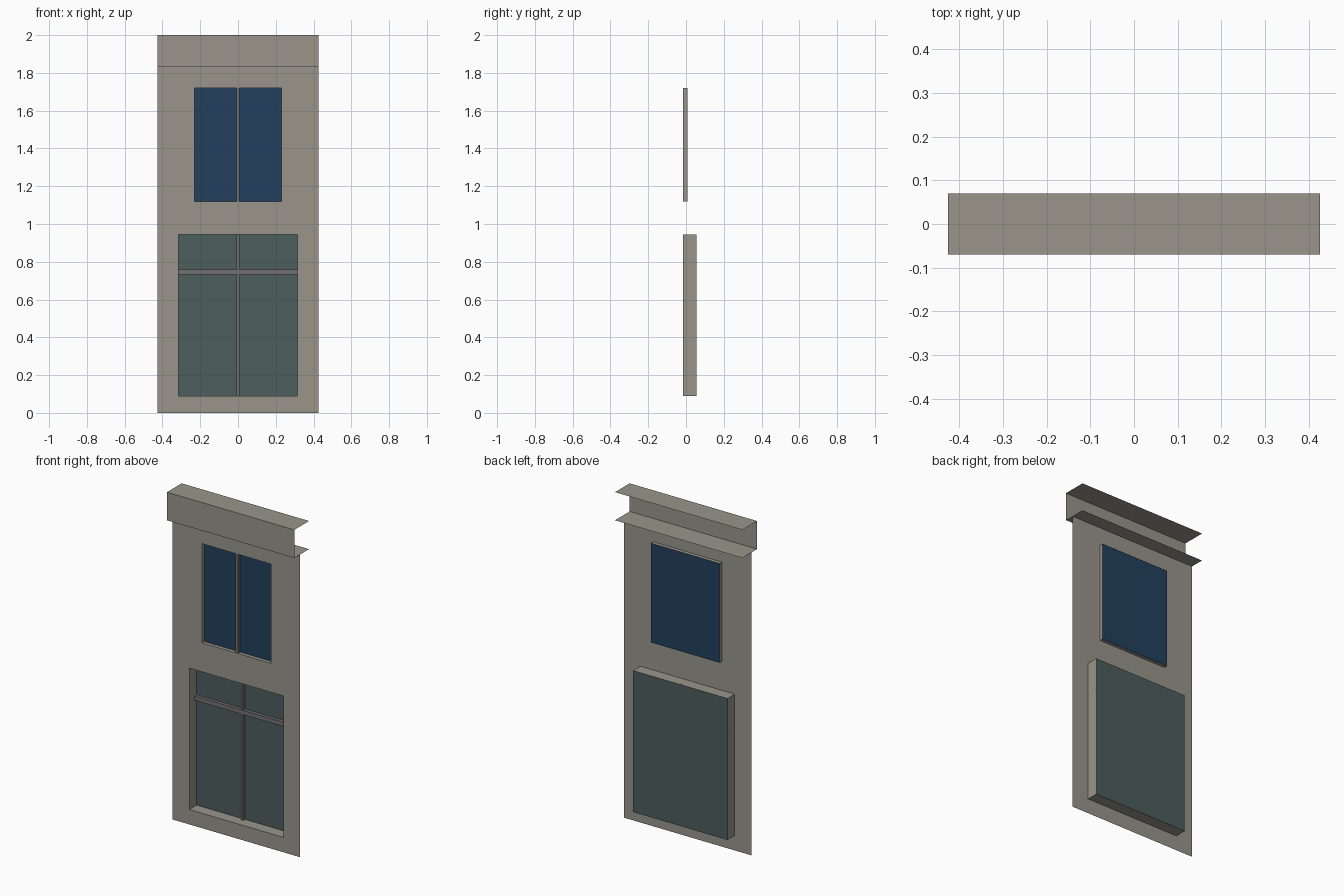
import bpy, bmesh

cube = bpy.data.objects.get("Cube")
if cube:
    bpy.data.objects.remove(cube, do_unlink=True)


def material(name, rgb):
    m = bpy.data.materials.new(name)
    m.use_nodes = True
    m.diffuse_color = (*rgb, 1)
    bsdf = next(n for n in m.node_tree.nodes if n.type == 'BSDF_PRINCIPLED')
    bsdf.inputs["Base Color"].default_value = (*rgb, 1)
    return m


STONE = material("warm grey stone", (0.32, 0.30, 0.26))
BLUE = material("dark blue glass", (0.016, 0.052, 0.11))
GREEN = material("grey green glass", (0.073, 0.11, 0.11))
FRAME = material("grey frame", (0.17, 0.16, 0.165))


def make(name, quads, mat):
    """Object from a list of quads, each four points, welded together."""
    bm = bmesh.new()
    for q in quads:
        bm.faces.new([bm.verts.new(p) for p in q])
    bmesh.ops.remove_doubles(bm, verts=bm.verts, dist=1e-5)
    me = bpy.data.meshes.new(name)
    bm.to_mesh(me)
    bm.free()
    me.materials.append(mat)
    ob = bpy.data.objects.new(name, me)
    bpy.context.collection.objects.link(ob)
    return ob


def upright(x0, x1, z0, z1, y):
    """Quad facing the front."""
    return [(x0, y, z0), (x1, y, z0), (x1, y, z1), (x0, y, z1)]


def sleeve(x0, x1, z0, z1, y0, y1, inward):
    """Four sides joining a front rectangle to a back one."""
    a, b = upright(x0, x1, z0, z1, y0), upright(x0, x1, z0, z1, y1)
    quads = [[a[i], a[(i + 1) % 4], b[(i + 1) % 4], b[i]] for i in range(4)]
    return quads if inward else [q[::-1] for q in quads]


def bar(name, x0, x1, z0, z1, y0, y1):
    make(name, [upright(x0, x1, z0, z1, y0)]
         + sleeve(x0, x1, z0, z1, y0, y1, False), FRAME)


W, WALL_Y, TOP, LEDGE_Z, LEDGE_Y = 0.426, -0.015, 2.0, 1.83, 0.07
# name, half width, bottom, top, glass depth, glass material
windows = [("lower_window", 0.315, 0.09, 0.945, 0.055, GREEN),
           ("upper_window", 0.23, 1.12, 1.72, 0.007, BLUE)]

# Wall sheet with two openings: full bands between, side pieces beside windows
wall, z = [], 0
for _, w, z0, z1, _, _ in windows:
    wall.append(upright(-W, W, z, z0, WALL_Y))
    wall += [upright(-W, -w, z0, z1, WALL_Y), upright(w, W, z0, z1, WALL_Y)]
    z = z1
wall.append(upright(-W, W, z, LEDGE_Z, WALL_Y))
make("wall", wall, STONE)

# Recessed surrounds and glass
for name, w, z0, z1, y, glass in windows:
    make(name + "_reveal", sleeve(-w, w, z0, z1, WALL_Y, y, True), STONE)
    make(name + "_glass", [upright(-w, w, z0, z1, y)], glass)

# Glazing bars
bar("lower_mullion", -0.008, 0.008, 0.09, 0.945, 0.038, 0.054)
bar("lower_transom", -0.315, 0.315, 0.732, 0.758, 0.034, 0.054)
bar("upper_mullion", -0.009, 0.009, 1.12, 1.72, -0.012, 0.006)

# Cornice: open-backed channel with a front band and two flat shelves
profile = [(LEDGE_Y, LEDGE_Z), (-LEDGE_Y, LEDGE_Z), (-LEDGE_Y, TOP), (LEDGE_Y, TOP)]
make("cornice", [[(-W, *p), (W, *p), (W, *q), (-W, *q)]
                 for p, q in zip(profile, profile[1:])], STONE)
